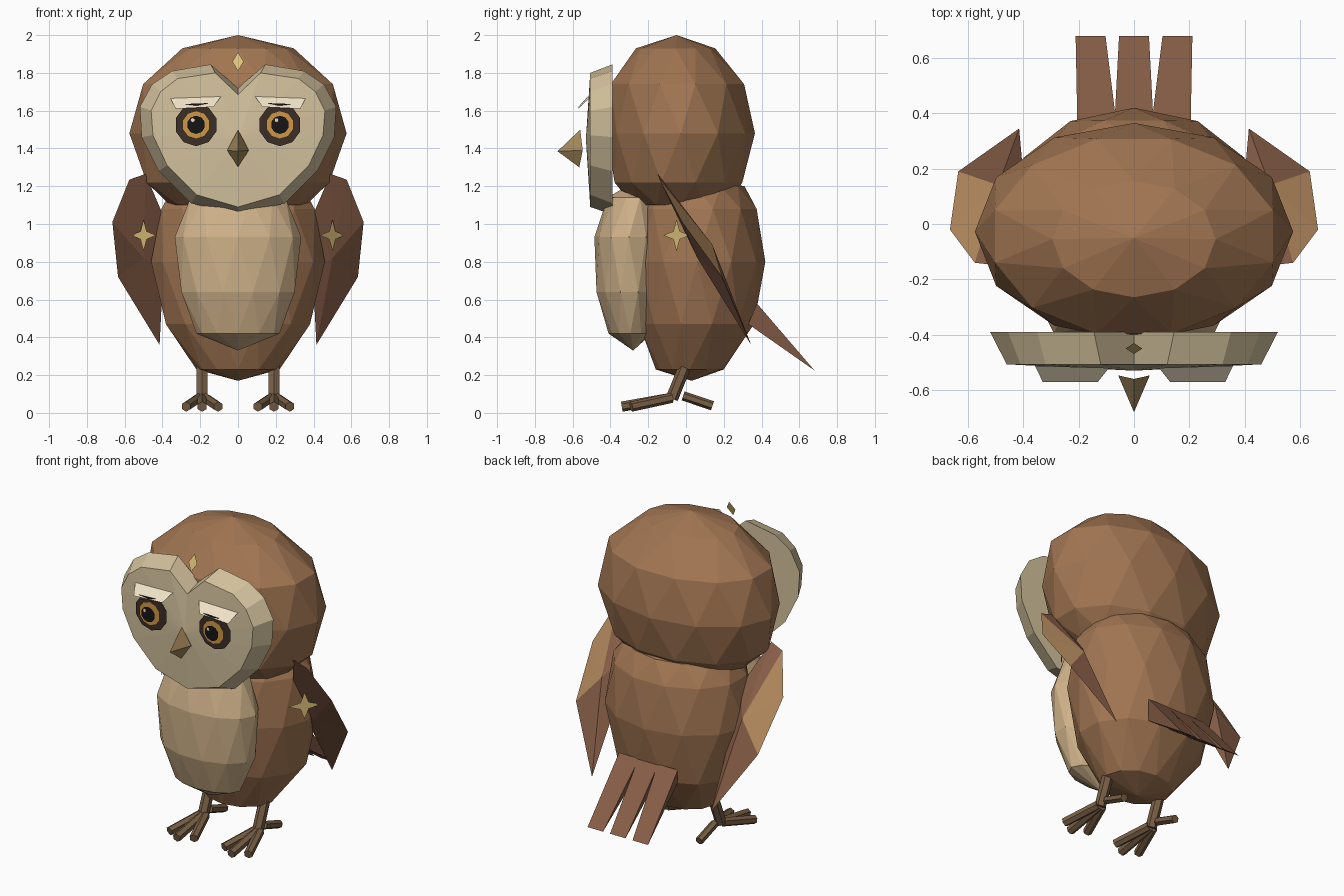
import bpy, bmesh
from math import sin, cos, pi
from mathutils import Vector

if "Cube" in bpy.data.objects:
    bpy.data.objects.remove(bpy.data.objects["Cube"])


def mat(name, r, g, b):
    m = bpy.data.materials.new(name)
    m.diffuse_color = (r, g, b, 1)
    m.use_nodes = True
    m.node_tree.nodes["Principled BSDF"].inputs["Base Color"].default_value = m.diffuse_color
    return m


BROWN = mat("brown", 0.36, 0.18, 0.085)
TAN = mat("tan", 0.45, 0.25, 0.11)
RUST = mat("rust", 0.25, 0.115, 0.065)
PALE = mat("pale", 0.66, 0.54, 0.34)
BELLY = mat("belly", 0.62, 0.44, 0.25)
CREAM = mat("cream", 0.88, 0.78, 0.58)
DARK = mat("dark", 0.045, 0.026, 0.02)
BLACK = mat("black", 0.008, 0.007, 0.007)
AMBER = mat("amber", 0.62, 0.31, 0.06)
GOLD = mat("gold", 0.75, 0.55, 0.2)
HORN = mat("horn", 0.36, 0.24, 0.10)
LEG = mat("leg", 0.19, 0.115, 0.06)


def make(name, verts, faces, mats, idx=None, solid=True):
    me = bpy.data.meshes.new(name)
    bm = bmesh.new()
    vs = [bm.verts.new(v) for v in verts]
    for i, f in enumerate(faces):
        bm.faces.new([vs[k] for k in f]).material_index = idx[i] if idx else 0
    bm.normal_update()
    if solid:
        bmesh.ops.recalc_face_normals(bm, faces=bm.faces[:])
    else:
        # flat decals always look forward
        bmesh.ops.reverse_faces(bm, faces=[f for f in bm.faces if f.normal.y > 0])
    bm.to_mesh(me)
    bm.free()
    for m in mats:
        me.materials.append(m)
    ob = bpy.data.objects.new(name, me)
    bpy.context.collection.objects.link(ob)
    return ob


def loft(name, rings, low, high, m, n=12):
    """Stack of (z, half width, y front, y back) rings, each turned half a step."""
    v, f = [], []
    for k, (z, rx, y0, y1) in enumerate(rings):
        for i in range(n):
            a = 2 * pi * (i + k * 0.5) / n
            v.append((rx * sin(a), (y0 + y1) / 2 - (y1 - y0) / 2 * cos(a), z))
    for k in range(len(rings) - 1):
        for i in range(n):
            a, b = k * n + i, k * n + (i + 1) % n
            f += [(a, b, a + n), (b, b + n, a + n)]
    v += [low, high]
    top = (len(rings) - 1) * n
    for i in range(n):
        j = (i + 1) % n
        f += [(j, i, len(v) - 2), (top + i, top + j, len(v) - 1)]
    return make(name, v, f, [m])


def flat(name, pts, m):
    return make(name, pts, [range(len(pts))], [m], solid=False)


def rod(name, a, b, r, m, n=6):
    a, b = Vector(a), Vector(b)
    d = (b - a).normalized()
    u = d.cross(Vector((1, 0, 0.01))).normalized()
    w = d.cross(u)
    v = [p + r * (u * cos(2 * pi * i / n) + w * sin(2 * pi * i / n)) for p in (a, b) for i in range(n)]
    f = [(i, (i + 1) % n, n + (i + 1) % n, n + i) for i in range(n)]
    return make(name, v, f + [range(n), range(n, 2 * n)], [m])


# Body, head and belly
loft("body", [(0.23, 0.22, -0.16, 0.20), (0.47, 0.395, -0.26, 0.37), (0.80, 0.46, -0.30, 0.42),
              (1.08, 0.42, -0.27, 0.385), (1.20, 0.34, -0.20, 0.31)],
     (0, 0.03, 0.17), (0, 0.05, 1.25), BROWN)
loft("head", [(1.10, 0.36, -0.28, 0.22), (1.22, 0.50, -0.39, 0.31), (1.48, 0.575, -0.42, 0.365),
              (1.74, 0.52, -0.41, 0.32), (1.93, 0.295, -0.265, 0.155)],
     (0, -0.03, 1.09), (0, -0.05, 2.0), BROWN)
loft("belly", [(0.42, 0.22, -0.41, -0.18), (0.64, 0.31, -0.48, -0.12), (0.93, 0.335, -0.485, -0.12),
               (1.14, 0.26, -0.42, -0.14)],
     (0, -0.28, 0.33), (0, -0.28, 1.22), BELLY)

# Heart-shaped face disc: wide back outline, narrower front outline, domed centre
back = [(0, 1.72), (0.145, 1.845), (0.35, 1.81), (0.455, 1.74), (0.52, 1.62),
        (0.51, 1.46), (0.42, 1.28), (0.25, 1.11), (0, 1.05)]
front = [(0, 1.685), (0.12, 1.80), (0.32, 1.77), (0.41, 1.70), (0.46, 1.60),
         (0.45, 1.47), (0.375, 1.31), (0.22, 1.155), (0, 1.09)]


def both(half):
    return half + [(-x, z) for x, z in half[-2:0:-1]]


bk, fr = both(back), both(front)
n = len(bk)
v = [(x, -0.39, z) for x, z in bk] + [(x, -0.507, z) for x, z in fr]
v += [(0, -0.39, 1.45), (0, -0.53, 1.45)]
f = []
for i in range(n):
    j = (i + 1) % n
    f += [(i, j, n + j, n + i), (j, i, 2 * n), (n + i, n + j, 2 * n + 1)]
make("face_disc", v, f, [PALE])

# Beak and forehead mark
make("beak", [(0, -0.56, 1.50), (0.057, -0.547, 1.39), (0, -0.565, 1.30), (-0.057, -0.547, 1.39), (0, -0.68, 1.385)],
     [(0, 1, 2, 3), (0, 1, 4), (1, 2, 4), (2, 3, 4), (3, 0, 4)], [HORN])
flat("forehead_mark", [(0, -0.47, 1.81), (0.03, -0.45, 1.86), (0, -0.43, 1.91), (-0.03, -0.45, 1.86)], GOLD)


def disc(name, cx, cz, y, r, m, sides=10):
    flat(name, [(cx + r * cos(2 * pi * (i + 0.5) / sides), y, cz + r * sin(2 * pi * (i + 0.5) / sides))
                for i in range(sides)], m)


for s, side in ((1, "right"), (-1, "left")):
    # Eye layers
    ex, ez = 0.222 * s, 1.525
    disc("eye_socket_" + side, ex, ez, -0.547, 0.113, DARK)
    disc("iris_" + side, ex, ez, -0.565, 0.075, AMBER)
    disc("pupil_" + side, ex, ez, -0.58, 0.048, BLACK)
    disc("eye_glint_" + side, ex - 0.018, ez + 0.025, -0.59, 0.013, CREAM, 6)
    # Brow and its dark slit
    flat("brow_" + side, [(s * x, y, z) for x, y, z in
         ((0.09, -0.52, 1.675), (0.13, -0.57, 1.62), (0.33, -0.57, 1.61), (0.358, -0.512, 1.665))], CREAM)
    flat("brow_slit_" + side, [(s * x, -0.583, z) for x, z in
         ((0.155, 1.64), (0.22, 1.626), (0.285, 1.635), (0.22, 1.638))], BLACK)

    # Wing: swept outline with a shallow front ridge and a deeper back ridge
    outline = [(0.49, -0.15, 1.265), (0.575, -0.14, 1.235), (0.665, -0.02, 1.01), (0.635, 0.19, 0.72),
               (0.415, 0.345, 0.36), (0.395, 0.12, 0.76), (0.385, 0.0, 1.02)]
    v = [(s * x, y, z) for x, y, z in outline] + [(s * 0.50, 0.06, 0.82), (s * 0.49, 0.14, 0.89)]
    f, idx = [], []
    for i in range(7):
        j = (i + 1) % 7
        f += [(i, j, 7), (j, i, 8)]
        idx += [0, 1 if i in (1, 2) else 0]
    make("wing_" + side, v, f, [RUST, TAN], idx)

    # Four-pointed star on the wing
    pts = []
    for i in range(8):
        r = 0.095 if i % 2 == 0 else 0.033
        h, up = r * cos(pi * i / 4), r * sin(pi * i / 4)
        pts.append((s * (0.5 + 0.7 * h), -0.05 + 0.75 * h, 0.94 + 0.9 * up))
    flat("wing_star_" + side, pts, GOLD)

    # Leg with three front toes and one back toe
    x = 0.19 * s
    rod("leg_" + side, (x, 0.0, 0.26), (x, -0.075, 0.075), 0.033, LEG)
    for k in (-1, 0, 1):
        rod("front_toe_" + side, (x + 0.015 * k, -0.075, 0.08),
            (x + 0.085 * k, -0.34 + 0.05 * abs(k), 0.033), 0.027, LEG)
    rod("back_toe_" + side, (x, -0.015, 0.09), (x, 0.14, 0.038), 0.025, LEG)

# Tail: three tapering wedge feathers
for k in (-1, 0, 1):
    b, t = 0.135 * k, 0.157 * k
    v = [(b - 0.07, 0.375, 0.58), (b + 0.07, 0.375, 0.58), (b + 0.035, 0.33, 0.47), (b - 0.035, 0.33, 0.47),
         (t - 0.054, 0.68, 0.225), (t + 0.054, 0.68, 0.225)]
    make("tail_feather", v, [(0, 1, 2, 3), (0, 1, 5, 4), (3, 2, 5, 4), (0, 3, 4), (1, 2, 5)], [RUST])
